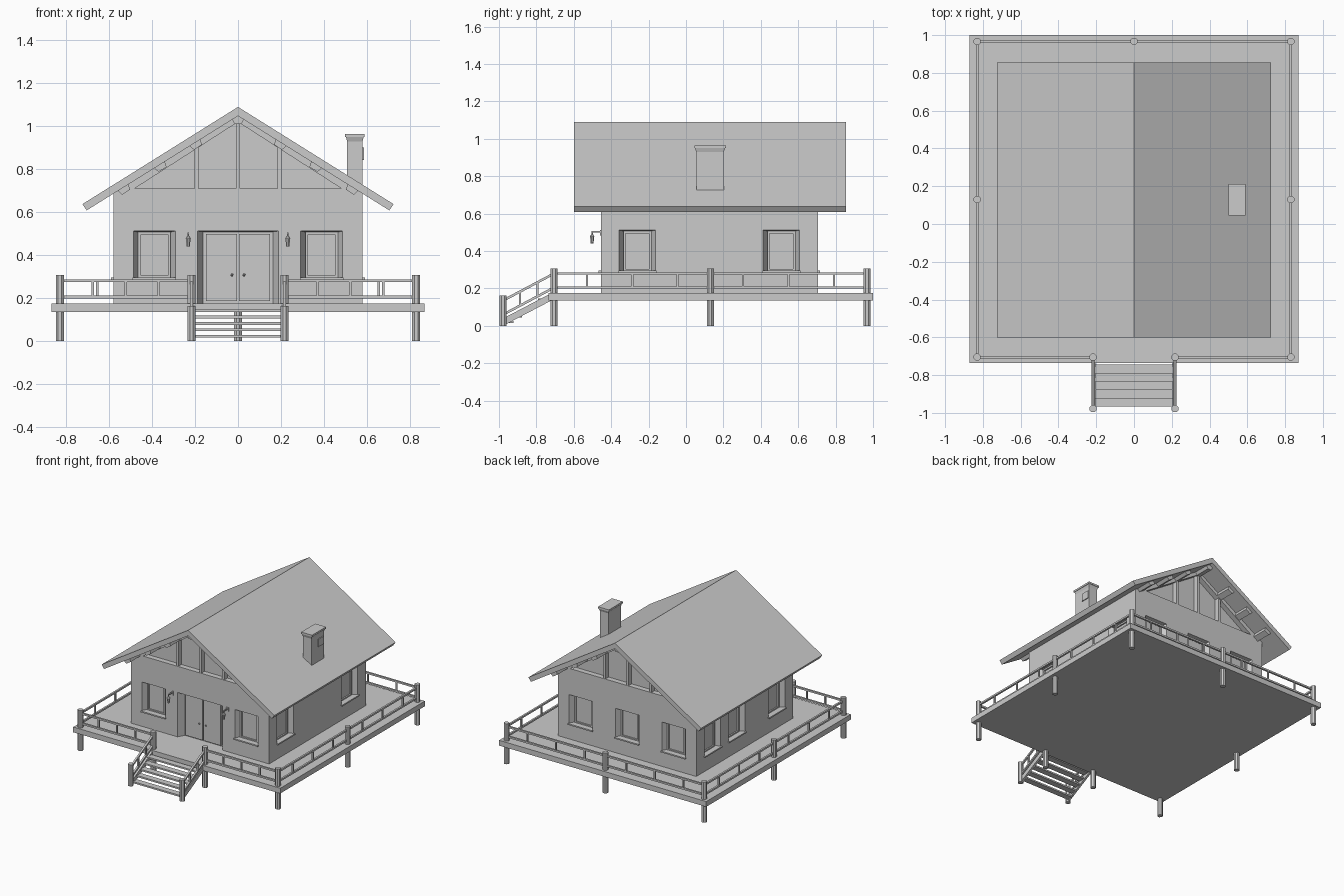
import bpy, bmesh, math
from mathutils import Matrix, Vector

if "Cube" in bpy.data.objects:
    bpy.data.objects.remove(bpy.data.objects["Cube"])

FLOOR, Y0, Y1, HX, YC = 0.175, -0.455, 0.705, 0.58, 0.125
SLOPE, INNER = 0.625, 1.048           # roof pitch and underside ridge height
TILT = math.atan(SLOPE)


def finish(name, bm):
    bmesh.ops.recalc_face_normals(bm, faces=bm.faces)
    me = bpy.data.meshes.new(name)
    bm.to_mesh(me)
    bm.free()
    ob = bpy.data.objects.new(name, me)
    bpy.context.collection.objects.link(ob)
    return ob


def loft(bm, a, b, M=Matrix()):
    """Closed solid between two matching outlines."""
    va = [bm.verts.new(M @ Vector(p)) for p in a]
    vb = [bm.verts.new(M @ Vector(p)) for p in b]
    n = len(va)
    bm.faces.new(va)
    bm.faces.new(vb[::-1])
    for i in range(n):
        bm.faces.new((va[i], vb[i], vb[(i + 1) % n], va[(i + 1) % n]))


def prism(bm, xz, y0, y1, M=Matrix()):
    loft(bm, [(x, y0, z) for x, z in xz], [(x, y1, z) for x, z in xz], M)


def rect(x0, x1, z0, z1):
    return [(x0, z0), (x1, z0), (x1, z1), (x0, z1)]


def box(bm, x0, x1, y0, y1, z0, z1, M=Matrix()):
    prism(bm, rect(x0, x1, z0, z1), y0, y1, M)


def bar(bm, p, q, w, h):
    """Rectangular bar between two points."""
    p, q = Vector(p), Vector(q)
    d = (q - p).normalized()
    s = d.cross(Vector((0, 0, 1)))
    s = s.normalized() if s.length > 0.01 else Vector((1, 0, 0))
    u = s.cross(d) * h / 2
    s = s * w / 2
    loft(bm, [p + s + u, p + s - u, p - s - u, p - s + u],
         [q + s + u, q + s - u, q - s - u, q - s + u])


def cyl(bm, x, y, z0, z1, r, r2=None, n=8):
    bmesh.ops.create_cone(bm, cap_ends=True, segments=n, radius1=r, radius2=r if r2 is None else r2,
                          depth=z1 - z0, matrix=Matrix.Translation((x, y, (z0 + z1) / 2))
                          @ Matrix.Rotation(math.pi / n, 4, 'Z'))


# deck
bm = bmesh.new()
box(bm, -0.87, 0.87, -0.735, 1.0, 0.135, FLOOR)
finish("deck", bm)

# deck posts and stair posts
bm = bmesh.new()
for x, y in [(0, 0.967)] + [(s * a, b) for s in (-1, 1) for a, b in
                            ((0.83, 0.967), (0.83, 0.13), (0.83, -0.705), (0.217, -0.705))]:
    cyl(bm, x, y, 0, 0.307, 0.02)
for s in (-1, 1):
    cyl(bm, s * 0.217, -0.978, 0, 0.163, 0.02)
finish("posts", bm)


# railings: two rails with short balusters
def railing(bm, p, q, fr, z=(0, 0)):
    for h, t in ((0.28, 0.013), (0.205, 0.013)):
        bar(bm, (*p, h + z[0]), (*q, h + z[1]), 0.014, t)
    for f in fr:
        x, y = (p[i] + (q[i] - p[i]) * f for i in (0, 1))
        dz = z[0] + (z[1] - z[0]) * f
        bar(bm, (x, y, 0.205 + dz), (x, y, 0.28 + dz), 0.011, 0.011)


bm = bmesh.new()
side, even = (0.21, 0.5, 0.79), (0.25, 0.5, 0.75)
for s in (-1, 1):
    railing(bm, (s * 0.83, -0.705), (s * 0.83, 0.13), side)
    railing(bm, (s * 0.83, 0.13), (s * 0.83, 0.967), side)
    railing(bm, (s * 0.83, 0.967), (0, 0.967), side)
    railing(bm, (s * 0.83, -0.705), (s * 0.217, -0.705), even)
    railing(bm, (s * 0.217, -0.705), (s * 0.217, -0.978), (0.33, 0.67), (0, -0.145))
finish("railings", bm)

# stairs: open treads between sloping stringers
bm = bmesh.new()
for i in range(5):
    y, z = -0.745 - 0.044 * i, 0.147 - 0.03 * i
    box(bm, -0.205, 0.205, y - 0.046, y, z - 0.012, z)
for s in (-1, 1):
    bar(bm, (s * 0.212, -0.72, 0.155), (s * 0.212, -0.978, 0.02), 0.016, 0.035)
finish("stairs", bm)

# house walls
bm = bmesh.new()
ez = INNER + 0.004 - SLOPE * HX
prism(bm, [(-HX, FLOOR), (HX, FLOOR), (HX, ez), (0, INNER + 0.004), (-HX, ez)], Y0, Y1)
walls = finish("walls", bm)


# wall frames: local x along wall, local -y outwards
def wall(u, kind):
    ang, org = {"front": (0, (u, Y0, 0)), "back": (180, (u, Y1, 0)),
                "right": (90, (HX, u, 0)), "left": (-90, (-HX, u, 0))}[kind]
    return Matrix.Translation(org) @ Matrix.Rotation(math.radians(ang), 4, 'Z')


wins = [wall(u, k) for k, us in (("front", (-0.39, 0.39)), ("back", (-0.39, 0, 0.39)),
        ("right", (YC - 0.385, YC + 0.385)), ("left", (YC - 0.385, 0.22, YC + 0.385))) for u in us]
gables = [wall(0, "front"), wall(0, "back")]


def splay(bm, outer, inner, depth, M):
    loft(bm, [(x, -0.004, z) for x, z in rect(*outer)], [(x, depth, z) for x, z in rect(*inner)], M)


# splayed openings cut into the walls
bm = bmesh.new()
for M in wins:
    splay(bm, (-0.1, 0.1, 0.288, 0.512), (-0.075, 0.075, 0.293, 0.507), 0.04, M)
splay(bm, (-0.192, 0.192, 0.17, 0.512), (-0.162, 0.162, 0.17, 0.508), 0.05, gables[0])
for M in gables:
    prism(bm, [(-0.48, 0.711), (0.48, 0.711), (0, 1.02)], -0.02, 0.04, M)
cutter = finish("opening_cutter", bm)
cutter.hide_render = True
mod = walls.modifiers.new("openings", 'BOOLEAN')
mod.operation, mod.solver, mod.object = 'DIFFERENCE', 'EXACT', cutter
bpy.context.view_layer.objects.active = walls
bpy.ops.object.modifier_apply(modifier=mod.name)
bpy.data.objects.remove(cutter)

# window frames and sills
bm = bmesh.new()
for M in wins:
    for s in (-1, 1):
        box(bm, s * 0.069 - 0.006, s * 0.069 + 0.006, 0.03, 0.045, 0.293, 0.507, M)
    for z in (0.299, 0.501):
        box(bm, -0.07, 0.07, 0.03, 0.045, z - 0.006, z + 0.006, M)
    box(bm, -0.102, 0.102, -0.012, 0.04, 0.286, 0.296, M)
finish("window_frames", bm)

# double door and knobs
bm = bmesh.new()
for s in (-1, 1):
    box(bm, min(s * 0.004, s * 0.148), max(s * 0.004, s * 0.148), 0.036, 0.055, 0.185, 0.497, gables[0])
    bmesh.ops.create_icosphere(bm, subdivisions=1, radius=0.007,
                               matrix=Matrix.Translation((s * 0.028, Y0 + 0.028, 0.307)))
finish("double_door", bm)

# gable posts
bm = bmesh.new()
for M in gables:
    for x in (-0.193, 0, 0.193):
        box(bm, x - 0.009, x + 0.009, 0.003, 0.045, 0.708, 1.025 - 0.64 * abs(x), M)
finish("gable_posts", bm)

# roof
bm = bmesh.new()
prism(bm, [(0, 1.09), (0.725, 0.637), (0.705, 0.608), (0, INNER), (-0.705, 0.608), (-0.725, 0.637)],
      -0.6, 0.855)
finish("roof", bm)

# purlin ends below the roof overhangs
bm = bmesh.new()
for y0, y1 in ((-0.57, -0.44), (0.69, 0.825)):
    for s in (-1, 1):
        for x in (0.2, 0.365, 0.535):
            R = Matrix.Translation((s * x, 0, INNER - SLOPE * x)) @ Matrix.Rotation(s * TILT, 4, 'Y')
            prism(bm, [(-0.03, 0.005), (0.03, 0.005), (0.022, -0.025), (-0.022, -0.025)], y0, y1, R)
    prism(bm, [(-0.03, 1.035), (-0.015, 1.01), (0.015, 1.01), (0.03, 1.035), (0, 1.055)], y0, y1)
finish("purlins", bm)

# chimney with flared cap and a raised stone
bm = bmesh.new()
box(bm, 0.508, 0.58, 0.055, 0.202, 0.66, 0.94)
loft(bm, [(0.508, 0.055, 0.93), (0.58, 0.055, 0.93), (0.58, 0.202, 0.93), (0.508, 0.202, 0.93)],
     [(0.503, 0.048, 0.95), (0.586, 0.048, 0.95), (0.586, 0.21, 0.95), (0.503, 0.21, 0.95)])
box(bm, 0.499, 0.59, 0.046, 0.213, 0.95, 0.964)
box(bm, 0.57, 0.586, 0.13, 0.198, 0.842, 0.9)
finish("chimney", bm)

# wall lanterns on brackets
bm = bmesh.new()
for s in (-1, 1):
    x, y = s * 0.232, -0.502
    box(bm, x - 0.009, x + 0.009, Y0 - 0.006, Y0 + 0.004, 0.483, 0.512)
    bar(bm, (x, Y0, 0.502), (x, y - 0.004, 0.502), 0.008, 0.008)
    cyl(bm, x, y, 0.485, 0.505, 0.004)
    cyl(bm, x, y, 0.477, 0.488, 0.015, 0.006)
    cyl(bm, x, y, 0.44, 0.478, 0.008, 0.012)
finish("wall_lanterns", bm)
